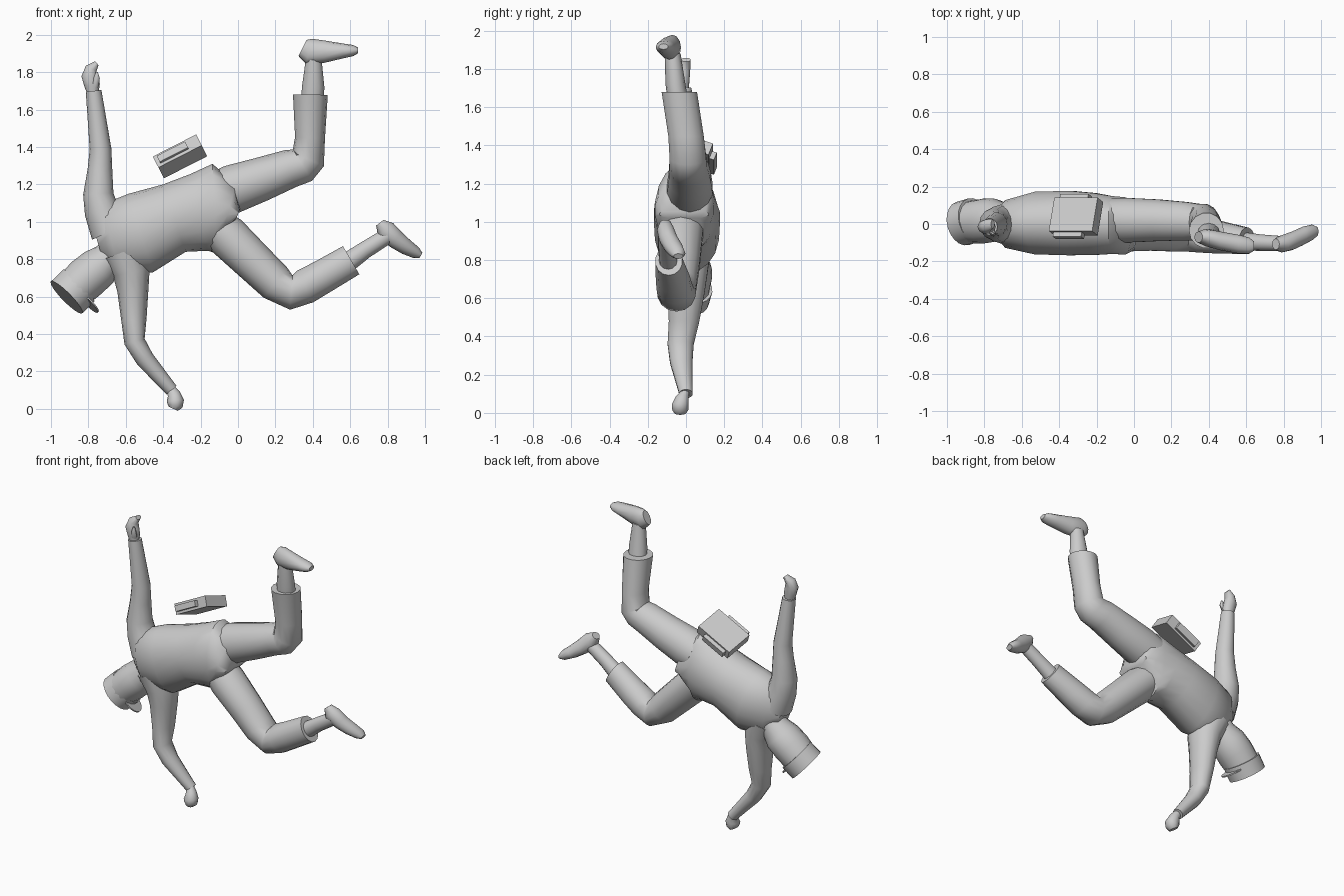
import bpy, bmesh, math
from mathutils import Vector, Matrix

grey = bpy.data.materials.new("plain grey")
grey.diffuse_color = (0.6, 0.6, 0.6, 1)


def finish(name, bm, smooth=True):
    bmesh.ops.recalc_face_normals(bm, faces=bm.faces)
    me = bpy.data.meshes.new(name)
    bm.to_mesh(me)
    bm.free()
    me.materials.append(grey)
    ob = bpy.data.objects.new(name, me)
    bpy.context.collection.objects.link(ob)
    if smooth:
        bpy.ops.object.select_all(action='DESELECT')
        ob.select_set(True)
        bpy.context.view_layer.objects.active = ob
        bpy.ops.object.shade_smooth_by_angle(angle=math.radians(45))
    return ob


def limb(name, rings, sides=14):
    """Loft ellipses (x, y, z, half width in the pose plane, half depth in y)."""
    bm = bmesh.new()
    loops = []
    for i, (x, y, z, a, b) in enumerate(rings):
        p, q = rings[max(i - 1, 0)], rings[min(i + 1, len(rings) - 1)]
        c = Vector((x, 0, z))
        t = Vector((0, 0, 0))
        for s, e in ((Vector((p[0], 0, p[2])), c), (c, Vector((q[0], 0, q[2])))):
            t += (e - s).normalized()
        t.normalize()
        u = Vector((-t.z, 0, t.x))
        loops.append([bm.verts.new(Vector((x, y, z)) + u * a * math.cos(k) + Vector((0, b * math.sin(k), 0)))
                      for k in (2 * math.pi * j / sides for j in range(sides))])
    for l0, l1 in zip(loops, loops[1:]):
        for j in range(sides):
            k = (j + 1) % sides
            bm.faces.new((l0[j], l0[k], l1[k], l1[j]))
    bm.faces.new(loops[0])
    bm.faces.new(loops[-1])
    return finish(name, bm)


def disc(name, centre, axis, radius, depth):
    bm = bmesh.new()
    m = Matrix.Translation(centre) @ Vector(axis).to_track_quat('Z', 'Y').to_matrix().to_4x4()
    bmesh.ops.create_cone(bm, cap_ends=True, segments=20, radius1=radius, radius2=radius, depth=depth, matrix=m)
    return finish(name, bm)


# Jacket body, ending in a pointed hem between the legs
limb("torso", [(-.75, 0, .89, .09, .06), (-.68, 0, .91, .19, .13), (-.52, .005, .94, .22, .17),
               (-.34, .005, 1.02, .19, .175), (-.21, 0, 1.05, .21, .168), (-.125, -.005, 1.07, .24, .158),
               (-.05, -.01, 1.06, .15, .155), (0, -.01, 1.04, .03, .13)], 18)

# Raised arm and hand
limb("raised_arm", [(-.68, 0, .95, .11, .11), (-.73, 0, 1.06, .092, .095), (-.747, 0, 1.15, .081, .085),
                    (-.738, 0, 1.28, .066, .07), (-.735, 0, 1.39, .058, .062), (-.772, -.015, 1.70, .042, .045)])
limb("raised_hand", [(-.775, -.015, 1.68, .028, .028), (-.78, -.015, 1.73, .042, .034),
                     (-.792, -.015, 1.78, .045, .038), (-.785, -.01, 1.82, .032, .035),
                     (-.755, 0, 1.848, .014, .025)], 10)
limb("raised_thumb", [(-.765, -.03, 1.72, .02, .02), (-.755, -.05, 1.77, .016, .014),
                      (-.755, -.05, 1.80, .006, .006)], 8)

# Supporting arm and fist on the ground
limb("support_arm", [(-.61, 0, .84, .13, .13), (-.57, 0, .73, .10, .115), (-.562, 0, .63, .083, .1),
                     (-.557, -.01, .48, .068, .082), (-.553, -.028, .36, .056, .07),
                     (-.497, -.025, .265, .05, .06), (-.355, 0, .10, .035, .036)])
limb("support_hand", [(-.36, -.005, .11, .024, .024), (-.343, -.02, .08, .034, .036),
                      (-.335, -.03, .045, .046, .046), (-.337, -.03, .018, .042, .044),
                      (-.345, -.03, 0, .026, .032)], 10)

# Head with flat cap and small peak
limb("head", [(-.62, .02, .90, .07, .08), (-.69, .02, .81, .088, .09), (-.745, .02, .755, .112, .115),
              (-.81, .015, .70, .116, .12), (-.88, .01, .635, .11, .112)], 16)
AXIS = (-.69, -.2, -.68)
disc("cap", (-.885, .012, .627), AXIS, .12, .09)
disc("cap_peak", (-.80, 0, .57), AXIS, .075, .008)

# Upper leg: trousers, ankle, shoe
limb("upper_trouser", [(-.11, .02, 1.15, .12, .12), (-.03, .02, 1.175, .13, .122), (.13, .02, 1.23, .117, .114),
                       (.28, .015, 1.285, .103, .105), (.345, .01, 1.303, .098, .1), (.375, .01, 1.335, .092, .098),
                       (.385, 0, 1.45, .08, .095), (.387, -.035, 1.68, .093, .095)])
limb("upper_ankle", [(.395, -.04, 1.62, .06, .055), (.402, -.055, 1.72, .06, .052),
                     (.405, -.07, 1.88, .041, .042)], 12)
limb("upper_shoe", [(.345, -.07, 1.93, .048, .03), (.38, -.072, 1.912, .069, .046), (.46, -.09, 1.91, .06, .05),
                    (.56, -.108, 1.914, .04, .05), (.615, -.115, 1.916, .03, .043),
                    (.642, -.118, 1.917, .015, .025)], 12)

# Lower leg: trousers, ankle, shoe
limb("lower_trouser", [(-.12, -.02, .98, .10, .115), (-.06, -.03, .925, .115, .12), (.09, -.035, .78, .107, .11),
                       (.20, -.045, .675, .102, .104), (.285, -.05, .622, .092, .1),
                       (.36, -.06, .655, .095, .095), (.45, -.07, .705, .091, .09), (.605, -.09, .795, .087, .072)])
limb("lower_ankle", [(.56, -.09, .765, .055, .05), (.68, -.1, .85, .046, .044), (.80, -.105, .925, .043, .04)], 12)
limb("lower_shoe", [(.758, -.108, .995, .025, .03), (.79, -.106, .955, .055, .046), (.845, -.09, .905, .05, .05),
                    (.90, -.065, .865, .042, .05), (.952, -.045, .835, .032, .042),
                    (.978, -.04, .82, .016, .025)], 12)

# Tilted box with a plate on its front and back
tilt = (Matrix.Translation((-.31, .04, 1.35)) @ Matrix.Rotation(math.radians(-27), 4, 'Y')
        @ Matrix.Rotation(math.radians(-20), 4, 'X'))
for name, pos, size in (("box", (0, 0, 0), (.26, .19, .07)),
                        ("box_front_plate", (-.025, -.107, 0), (.17, .028, .038)),
                        ("box_back_plate", (-.02, .107, 0), (.17, .028, .045))):
    bm = bmesh.new()
    bmesh.ops.create_cube(bm, size=1, matrix=tilt @ Matrix.Translation(pos) @ Matrix.Diagonal((*size, 1)))
    finish(name, bm, smooth=False)
